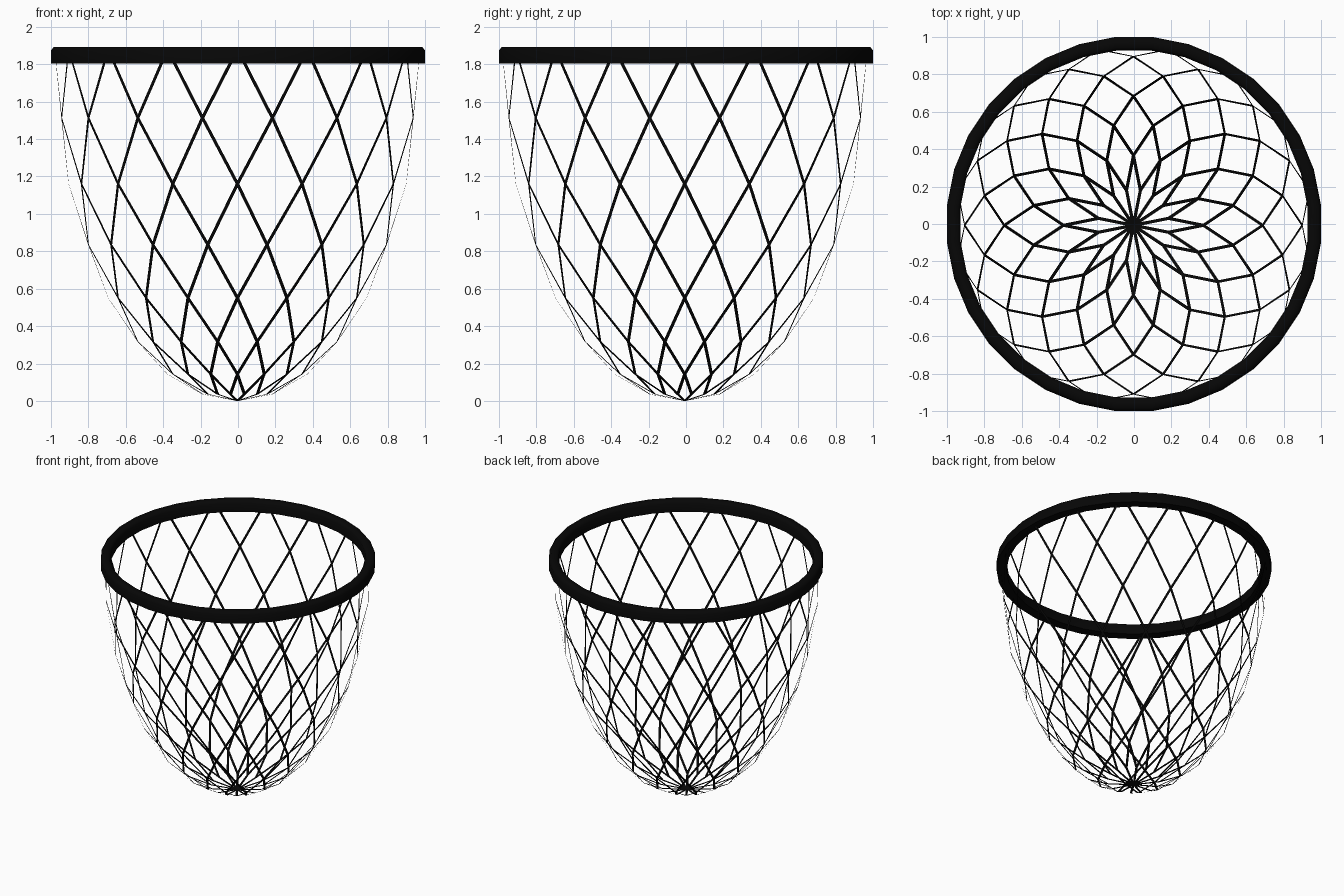
import bpy, bmesh
from math import sin, cos, pi
from mathutils import Vector

if "Cube" in bpy.data.objects:
    bpy.data.objects.remove(bpy.data.objects["Cube"])

R, H, ROWS, N, W = 0.977, 1.88, 8, 16, 0.0085
CENTRE = Vector((-0.003, -0.007, 0.0))

black = bpy.data.materials.new("black")
black.diffuse_color = (0.002, 0.002, 0.002, 1)
black.use_nodes = True
black.node_tree.nodes["Principled BSDF"].inputs["Base Color"].default_value = black.diffuse_color


def finish(bm, name):
    mesh = bpy.data.meshes.new(name)
    bm.to_mesh(mesh)
    bm.free()
    mesh.materials.append(black)
    ob = bpy.data.objects.new(name, mesh)
    bpy.context.collection.objects.link(ob)
    return ob


def knot(k, a):
    # point and outward normal on the half ellipsoid
    t = k * pi / 2 / ROWS
    p = Vector((R * sin(t) * cos(a), R * sin(t) * sin(a), H * (1 - cos(t))))
    n = Vector((sin(t) * cos(a) / R, sin(t) * sin(a) / R, -cos(t) / H))
    return p + CENTRE, n.normalized()


def net(name, twist, first):
    # flat ribbons winding up the bag in one direction
    bm = bmesh.new()
    for i in range(N):
        pts = [knot(k, 2 * pi * i / N + twist * k * pi / N)
               for k in range(first, ROWS + 1)]
        rows = []
        for j, (p, n) in enumerate(pts):
            a = pts[max(j - 1, 0)][0]
            b = pts[min(j + 1, len(pts) - 1)][0]
            d = (p - a).normalized() + (b - p).normalized()
            side = n.cross(d).normalized() * W
            rows.append((bm.verts.new(p + side), bm.verts.new(p - side)))
        for (a, b), (c, d) in zip(rows, rows[1:]):
            bm.faces.new((a, b, d, c))
    return finish(bm, name)


net("net_right_strands", 1, 0)
net("net_left_strands", -1, 1)

# rim: rounded section swept round the top
SEG = 32
section = [(1.005, 1.804), (1.005, 1.873), (0.99, 1.893), (0.947, 1.893),
           (0.932, 1.873), (0.932, 1.804)]
bm = bmesh.new()
rings = []
for i in range(SEG):
    a = 2 * pi * (i + 0.5) / SEG
    rings.append([bm.verts.new((r * cos(a), r * sin(a), z)) for r, z in section])
for i in range(SEG):
    p, q = rings[i], rings[(i + 1) % SEG]
    for j in range(len(section)):
        k = (j + 1) % len(section)
        bm.faces.new((p[j], q[j], q[k], p[k]))
bmesh.ops.recalc_face_normals(bm, faces=bm.faces)
rim = finish(bm, "rim")
bpy.context.view_layer.objects.active = rim
rim.select_set(True)
bpy.ops.object.shade_smooth_by_angle(angle=pi / 3.2)
